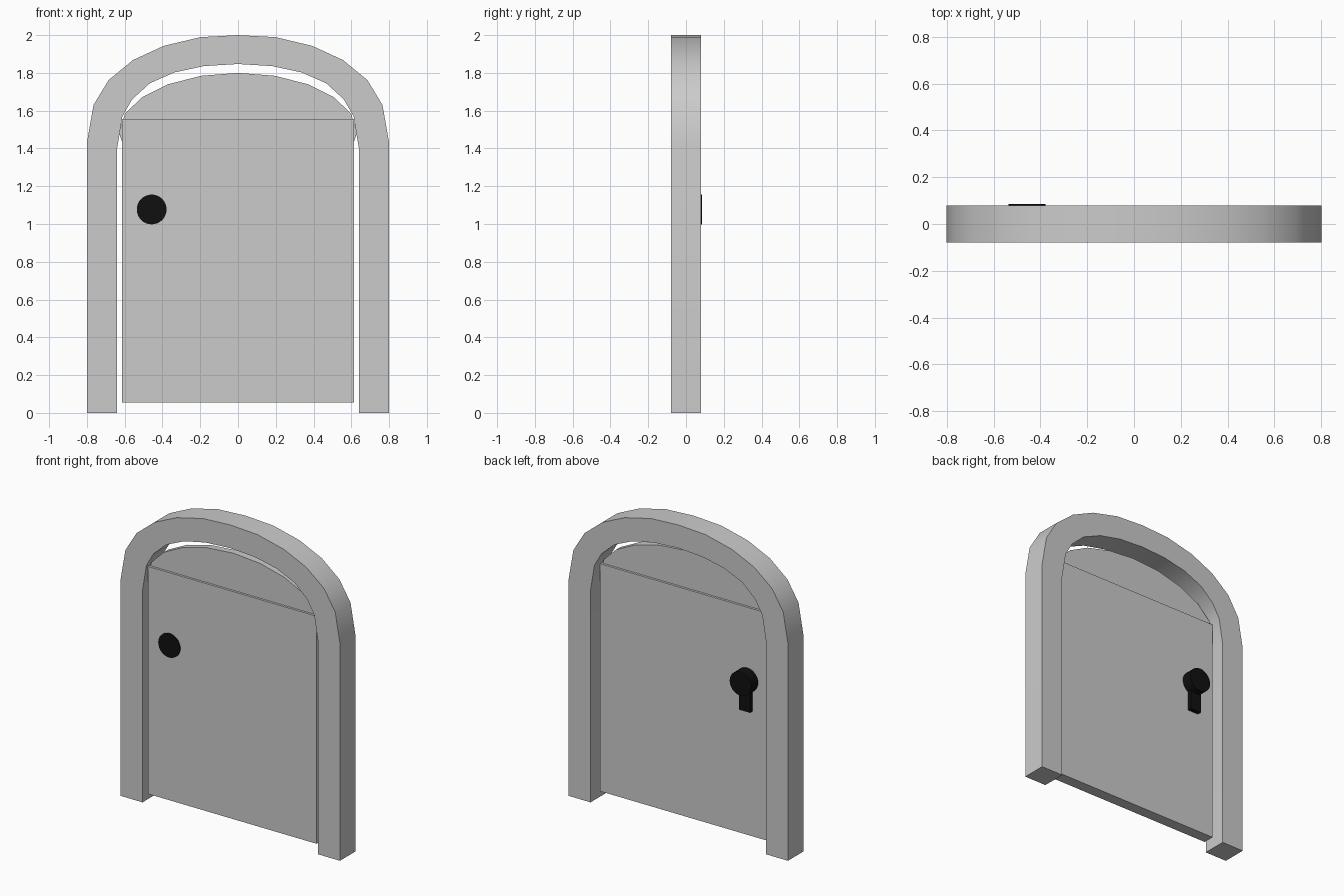
import bpy, bmesh, math

if "Cube" in bpy.data.objects:
    bpy.data.objects.remove(bpy.data.objects["Cube"], do_unlink=True)


def make_material(name, value):
    mat = bpy.data.materials.new(name)
    mat.use_nodes = True
    colour = (value, value, value, 1)
    mat.diffuse_color = colour
    mat.node_tree.nodes["Principled BSDF"].inputs["Base Color"].default_value = colour
    return mat


grey = make_material("plain grey", 0.6)
black = make_material("matt black", 0.005)


def finish(name, bm, mat):
    bmesh.ops.recalc_face_normals(bm, faces=bm.faces)
    mesh = bpy.data.meshes.new(name)
    bm.to_mesh(mesh)
    bm.free()
    mesh.materials.append(mat)
    obj = bpy.data.objects.new(name, mesh)
    bpy.context.collection.objects.link(obj)
    bpy.ops.object.select_all(action="DESELECT")
    obj.select_set(True)
    bpy.context.view_layer.objects.active = obj
    bpy.ops.object.shade_smooth_by_angle(angle=math.radians(35))
    return obj


def thicken(bm, y0, y1):
    """Extrude flat faces lying at y0 back to y1."""
    result = bmesh.ops.extrude_face_region(bm, geom=bm.faces[:], use_keep_orig=True)
    moved = [g for g in result["geom"] if isinstance(g, bmesh.types.BMVert)]
    bmesh.ops.translate(bm, verts=moved, vec=(0, y1 - y0, 0))


def slab(name, outline, y0, y1, mat):
    bm = bmesh.new()
    bm.faces.new([bm.verts.new((x, y0, z)) for x, z in outline])
    thicken(bm, y0, y1)
    return finish(name, bm, mat)


def ellipse(cx, cz, rx, rz, count):
    steps = [math.tau * i / count for i in range(count)]
    return [(cx + rx * math.sin(a), cz + rz * math.cos(a)) for a in steps]


def rectangle(x0, x1, z0, z1):
    return [(x0, z0), (x1, z0), (x1, z1), (x0, z1)]


def mirrored(half):
    return half + [(-x, z) for x, z in reversed(half[:-1])]


# Arched frame: a band between the outer and inner outlines
outer = mirrored([(-.8, 0), (-.8, 1.43), (-.765, 1.63), (-.685, 1.762),
                  (-.556, 1.868), (-.393, 1.943), (-.2, 1.989), (0, 2)])
inner = mirrored([(-.64, 0), (-.64, 1.4), (-.612, 1.57), (-.56, 1.66),
                  (-.467, 1.745), (-.335, 1.803), (-.18, 1.836), (0, 1.847)])
bm = bmesh.new()
rows = [[bm.verts.new((x, -.08, z)) for x, z in line] for line in (outer, inner)]
for i in range(len(outer) - 1):
    bm.faces.new((rows[0][i], rows[0][i + 1], rows[1][i + 1], rows[1][i]))
thicken(bm, -.08, .08)
finish("arched_frame", bm, grey)

# Door leaf with a thinner rounded top behind it
slab("door_panel", rectangle(-.615, .615, .055, 1.555), -.06, .015, grey)
slab("door_rounded_top", ellipse(0, 1.485, .63, .315, 20), -.045, 0, grey)

# Round knob passing through the door, and the lock plate on the back
slab("door_knob", ellipse(-.457, 1.077, .079, .079, 32), -.066, .085, black)
slab("lock_plate", rectangle(-.497, -.417, .88, 1.06), 0, .043, black)
